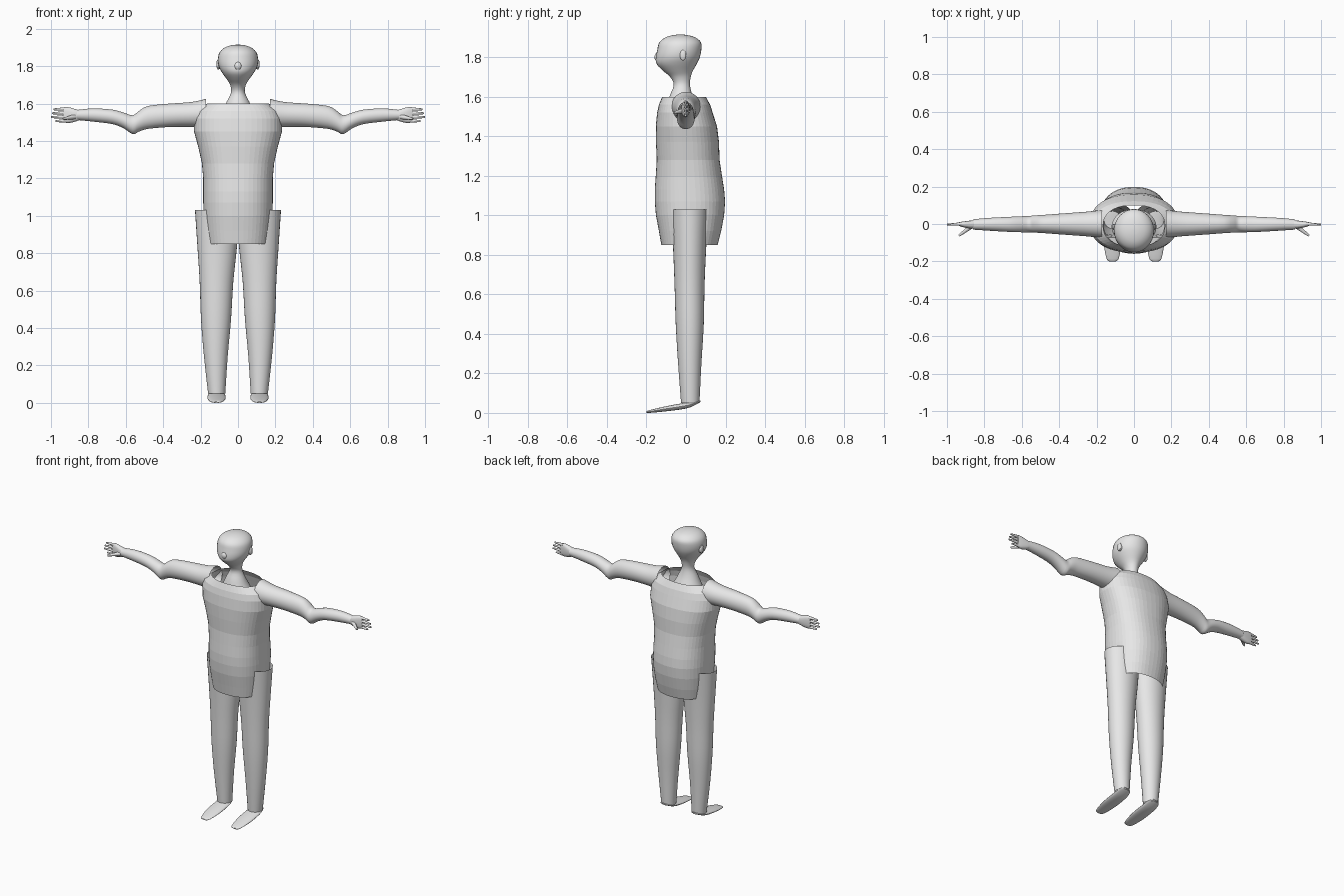
import bpy
import bmesh
import math
from mathutils import Vector

cube = bpy.data.objects.get("Cube")
if cube:
    bpy.data.objects.remove(cube, do_unlink=True)

# One plain colour for the whole figure
grey = bpy.data.materials.new("light grey")
grey.use_nodes = True
grey.diffuse_color = (0.8, 0.8, 0.8, 1)
grey.node_tree.nodes["Principled BSDF"].inputs["Base Color"].default_value = grey.diffuse_color


def finish(name, bm, smooth_angle):
    """Turn a bmesh into a named, coloured and shaded object."""
    bmesh.ops.recalc_face_normals(bm, faces=bm.faces)
    mesh = bpy.data.meshes.new(name)
    bm.to_mesh(mesh)
    bm.free()
    mesh.materials.append(grey)
    part = bpy.data.objects.new(name, mesh)
    bpy.context.collection.objects.link(part)
    if smooth_angle:
        bpy.ops.object.select_all(action="DESELECT")
        part.select_set(True)
        bpy.context.view_layer.objects.active = part
        bpy.ops.object.shade_smooth_by_angle(angle=math.radians(smooth_angle))
    return part


def catmull(a, b, c, d, t):
    return 0.5 * (2 * b + (c - a) * t + (2 * a - 5 * b + 4 * c - d) * t * t
                  + (3 * b - a - 3 * c + d) * t ** 3)


def refine(rings, steps):
    """Add smoothly interpolated rings between the key rings."""
    out = []
    for i in range(len(rings) - 1):
        keys = [rings[max(i - 1, 0)], rings[i], rings[i + 1], rings[min(i + 2, len(rings) - 1)]]
        for k in range(steps):
            out.append([catmull(*values, k / steps) for values in zip(*keys)])
    return out + [rings[-1]]


def loft(name, rings, axis="z", side=1, sides=32, steps=3, power=2.0, caps=True, smooth=40):
    """Skin rounded rings (position, u low, u high, v low, v high) along an axis."""
    bm = bmesh.new()
    loops = []
    for t, u_low, u_high, v_low, v_high in refine(rings, steps):
        loop = []
        for k in range(sides):
            angle = math.tau * k / sides
            c, s = math.cos(angle), math.sin(angle)
            u = (u_low + u_high) / 2 + (u_high - u_low) / 2 * math.copysign(abs(c) ** (2 / power), c)
            v = (v_low + v_high) / 2 + (v_high - v_low) / 2 * math.copysign(abs(s) ** (2 / power), s)
            x, y, z = {"x": (t, u, v), "y": (u, t, v), "z": (u, v, t)}[axis]
            loop.append(bm.verts.new((side * x, y, z)))
        loops.append(loop)
    for low, high in zip(loops, loops[1:]):
        for k in range(sides):
            n = (k + 1) % sides
            bm.faces.new((low[k], low[n], high[n], high[k]))
    if caps:
        bm.faces.new(loops[0])
        bm.faces.new(loops[-1])
    return finish(name, bm, smooth)


def finger(name, start, end, thick, thin, side):
    """A tapered digit between two points."""
    start, end = Vector(start), Vector(end)
    start.x *= side
    end.x *= side
    bm = bmesh.new()
    bmesh.ops.create_cone(bm, cap_ends=True, segments=10, radius1=thick, radius2=thin,
                          depth=(end - start).length)
    turn = (end - start).to_track_quat("Z", "Y")
    for v in bm.verts:
        v.co = turn @ v.co + (start + end) / 2
    return finish(name, bm, 50)


def symmetric(position, half_width, front, back):
    return (position, -half_width, half_width, front, back)


# Torso: open tunic with flat facets
loft("torso", [symmetric(*ring) for ring in (
    (.85, .165, -.125, .16),
    (.92, .175, -.137, .178),
    (1, .183, -.152, .193),
    (1.07, .186, -.158, .198),
    (1.13, .186, -.158, .193),
    (1.2, .186, -.153, .182),
    (1.28, .193, -.148, .17),
    (1.37, .213, -.152, .167),
    (1.45, .235, -.153, .157),
    (1.52, .235, -.146, .135),
    (1.56, .22, -.137, .122),
    (1.6, .165, -.12, .1))],
    sides=48, steps=1, power=2.3, caps=False, smooth=0)

# Head and neck in one skin, flaring inside the collar
loft("head_and_neck", [symmetric(*ring) for ring in (
    (1.5, .12, -.11, .08),
    (1.56, .085, -.095, .055),
    (1.61, .06, -.08, .032),
    (1.66, .037, -.062, .02),
    (1.7, .042, -.08, .024),
    (1.73, .06, -.115, .034),
    (1.765, .085, -.148, .054),
    (1.8, .103, -.152, .07),
    (1.84, .107, -.145, .078),
    (1.875, .098, -.135, .076),
    (1.9, .07, -.105, .048),
    (1.912, .033, -.065, .008),
    (1.915, .004, -.032, -.024))])

# Nose bump
nose = bmesh.new()
bmesh.ops.create_uvsphere(nose, u_segments=16, v_segments=10, radius=1)
for vert in nose.verts:
    vert.co = (vert.co.x * .022, vert.co.y * .022 - .138, vert.co.z * .025 + 1.8)
finish("nose", nose, 60)

for side, label in ((1, "left"), (-1, "right")):
    # Ear
    loft(label + "_ear", [
        (.095, -.03, 0, 1.785, 1.835),
        (.108, -.031, .001, 1.783, 1.837),
        (.114, -.025, -.005, 1.793, 1.827)], axis="x", side=side, sides=20, steps=2)

    # Trouser leg
    loft(label + "_leg", [
        (.05, .068, .16, -.025, .068),
        (.25, .055, .182, -.04, .078),
        (.45, .037, .198, -.052, .09),
        (.65, .025, .205, -.058, .094),
        (.85, .004, .218, -.066, .103),
        (1.03, -.005, .23, -.076, .115)], side=side, caps=False)

    # Foot: thin sloping sole with a rounded tip
    loft(label + "_foot", [
        (-.2, .1, .13, 0, .007),
        (-.185, .082, .147, 0, .014),
        (-.1, .067, .162, .008, .034),
        (0, .067, .162, .022, .052),
        (.05, .075, .155, .042, .06),
        (.073, .1, .13, .056, .063)], axis="y", side=side, sides=24)

    # Arm with a dropped elbow
    loft(label + "_arm", [
        (.17, -.075, .075, 1.47, 1.625),
        (.25, -.066, .066, 1.475, 1.608),
        (.36, -.058, .058, 1.475, 1.6),
        (.48, -.049, .049, 1.465, 1.587),
        (.53, -.046, .046, 1.45, 1.56),
        (.562, -.045, .043, 1.436, 1.537),
        (.61, -.044, .041, 1.467, 1.551),
        (.67, -.042, .038, 1.49, 1.567),
        (.77, -.036, .033, 1.503, 1.574),
        (.86, -.03, .025, 1.512, 1.566)], axis="x", side=side, caps=False)

    # Palm
    loft(label + "_palm", [
        (.845, -.022, .02, 1.513, 1.563),
        (.875, -.024, .018, 1.502, 1.572),
        (.91, -.018, .014, 1.496, 1.581),
        (.935, -.01, .01, 1.502, 1.578)], axis="x", side=side, sides=20, power=2.6)

    # Four fingers fanned over the height of the palm, and a forward thumb
    for i, reach in enumerate((.975, 1, .995, .985)):
        height = 1.508 + i * .021
        finger(f"{label}_finger_{i + 1}", (.92, 0, height), (reach, -.003, height - .002),
               .01, .005, side)
    finger(label + "_thumb", (.87, -.012, 1.53), (.935, -.062, 1.518), .014, .006, side)
